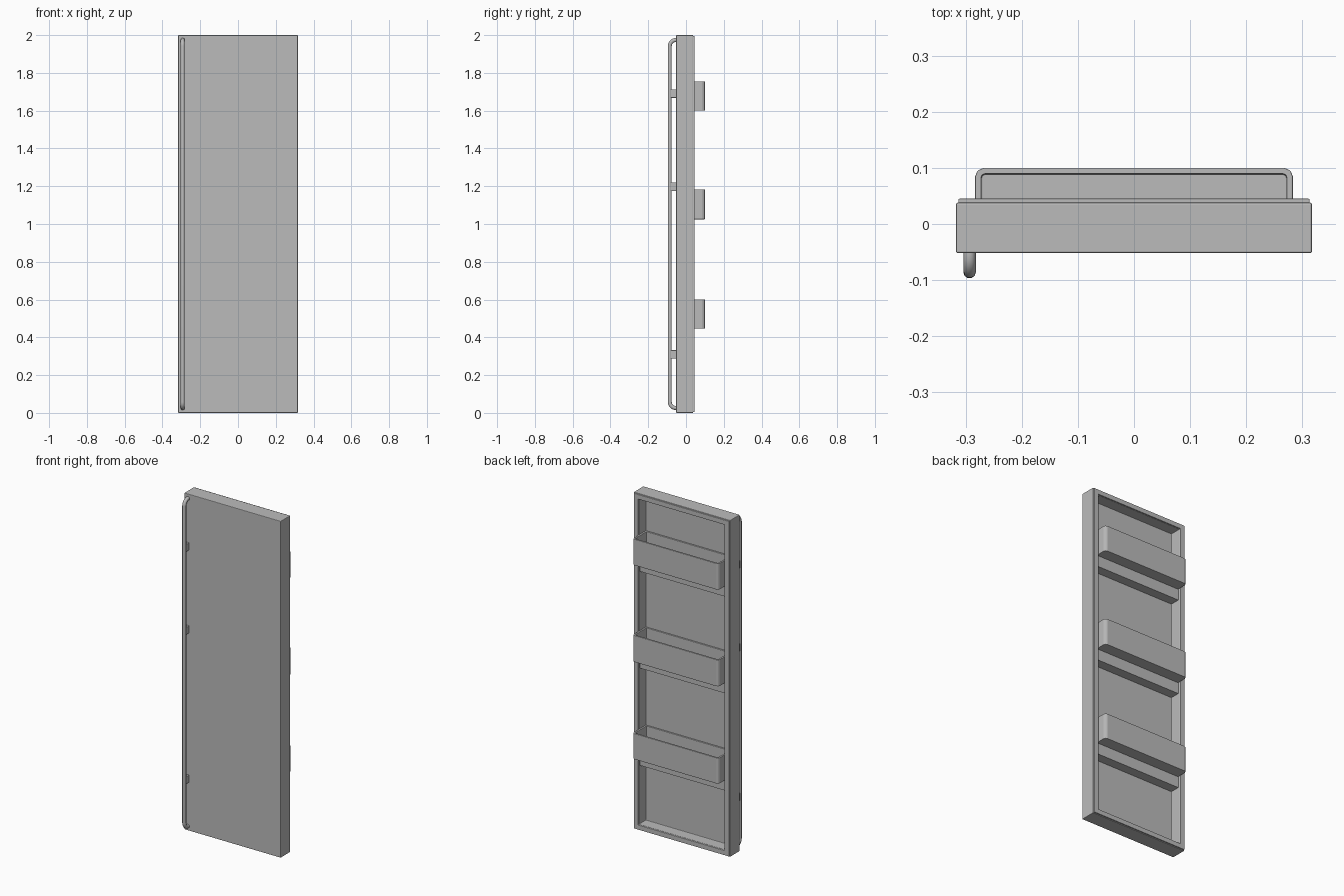
import bpy
import bmesh
import math

old = bpy.data.objects.get("Cube")
if old:
    bpy.data.objects.remove(old, do_unlink=True)

grey = bpy.data.materials.new("plain grey")
grey.use_nodes = True
colour = (0.5, 0.5, 0.5, 1)
grey.diffuse_color = colour
grey.node_tree.nodes["Principled BSDF"].inputs["Base Color"].default_value = colour


def finish(name, bm, bevel=0.0):
    """Turn a bmesh into a named grey object with optional soft edges."""
    bmesh.ops.recalc_face_normals(bm, faces=bm.faces)
    mesh = bpy.data.meshes.new(name)
    bm.to_mesh(mesh)
    bm.free()
    mesh.materials.append(grey)
    obj = bpy.data.objects.new(name, mesh)
    bpy.context.collection.objects.link(obj)
    if bevel:
        mod = obj.modifiers.new("soft edges", "BEVEL")
        mod.width = bevel
        mod.segments = 2
        mod.limit_method = "ANGLE"
    return obj


def box_mesh(x, y, z):
    """Box from (low, high) ranges."""
    bm = bmesh.new()
    bmesh.ops.create_cube(bm, size=1)
    for v in bm.verts:
        v.co = [r[0] if c < 0 else r[1] for c, r in zip(v.co, (x, y, z))]
    return bm


def facing(bm, axis, sign):
    """The faces of a mesh that look along one axis."""
    bm.normal_update()
    return [f for f in bm.faces if f.normal[axis] * sign > 0.9]


def hollow(bm, face, wall, axis, depth):
    """Inset a face and push it inward to leave a pocket."""
    bmesh.ops.inset_region(bm, faces=[face], thickness=wall, use_even_offset=True)
    floor = bmesh.ops.extrude_discrete_faces(bm, faces=[face])["faces"][0]
    for v in floor.verts:
        v.co[axis] -= depth


W, H = 0.317, 2.0
FRONT, BACK, FLOOR = -0.052, 0.038, -0.027

# Door shell with a recessed back
bm = box_mesh((-W, W), (FRONT, BACK), (0, H))
hollow(bm, facing(bm, 1, 1)[0], 0.034, 1, BACK - FLOOR)
finish("door_shell", bm, 0.003)

# Seal around the recess
bm = box_mesh((-W + 0.004, W - 0.004), (BACK - 0.002, 0.045), (0.004, H - 0.004))
rear = facing(bm, 1, 1)[0]
bmesh.ops.inset_region(bm, faces=[rear], thickness=0.028, use_even_offset=True)
bmesh.ops.delete(bm, geom=facing(bm, 1, -1) + [rear], context="FACES")
edges = [e for e in bm.edges if e.is_boundary and all(v.co.y > BACK for v in e.verts)]
lip = bmesh.ops.extrude_edge_only(bm, edges=edges)["geom"]
for v in lip:
    if isinstance(v, bmesh.types.BMVert):
        v.co.y = BACK - 0.002
finish("door_seal", bm, 0.002)

# Storage bins, each with a support ledge beneath
half, reach = 0.283, 0.1
side = [(half, FLOOR - 0.001), (half, 0.085), (half - 0.004, 0.095), (half - 0.015, reach)]
plan = side + [(-x, y) for x, y in reversed(side)]
for label, low, high in (("lower", 0.447, 0.6), ("middle", 1.025, 1.183), ("upper", 1.6, 1.755)):
    bm = bmesh.new()
    base = bm.faces.new([bm.verts.new((x, y, low)) for x, y in plan])
    top = bmesh.ops.extrude_face_region(bm, geom=[base])["geom"]
    bmesh.ops.translate(bm, vec=(0, 0, high - low),
                        verts=[g for g in top if isinstance(g, bmesh.types.BMVert)])
    bmesh.ops.recalc_face_normals(bm, faces=bm.faces)
    hollow(bm, facing(bm, 2, 1)[0], 0.011, 2, high - low - 0.012)
    finish(label + "_bin", bm, 0.002)
    finish(label + "_bin_ledge",
           box_mesh((-half, half), (FLOOR - 0.001, 0.03), (low - 0.066, low + 0.002)))

# Long bent handle on the front
HX, HY, R, BEND = -0.293, -0.086, 0.011, 0.032
low_end = [(FRONT + 0.004, 0.026)]
for i in range(7):
    a = math.radians(15 * i)
    low_end.append((HY + BEND - BEND * math.sin(a), 0.026 + BEND - BEND * math.cos(a)))
path = low_end + [(y, H - z) for y, z in reversed(low_end)]
curve = bpy.data.curves.new("handle", "CURVE")
curve.dimensions = "3D"
curve.bevel_depth = R
curve.bevel_resolution = 3
curve.use_fill_caps = True
spline = curve.splines.new("POLY")
spline.points.add(len(path) - 1)
for p, (y, z) in zip(spline.points, path):
    p.co = (HX, y, z, 1)
curve.materials.append(grey)
handle = bpy.data.objects.new("handle", curve)
bpy.context.collection.objects.link(handle)

# Handle standoffs
for i, z in enumerate((0.31, 1.197, 1.69)):
    finish("handle_standoff_%d" % (i + 1),
           box_mesh((HX - 0.008, HX + 0.008), (HY, FRONT + 0.002), (z - 0.022, z + 0.022)), 0.002)
